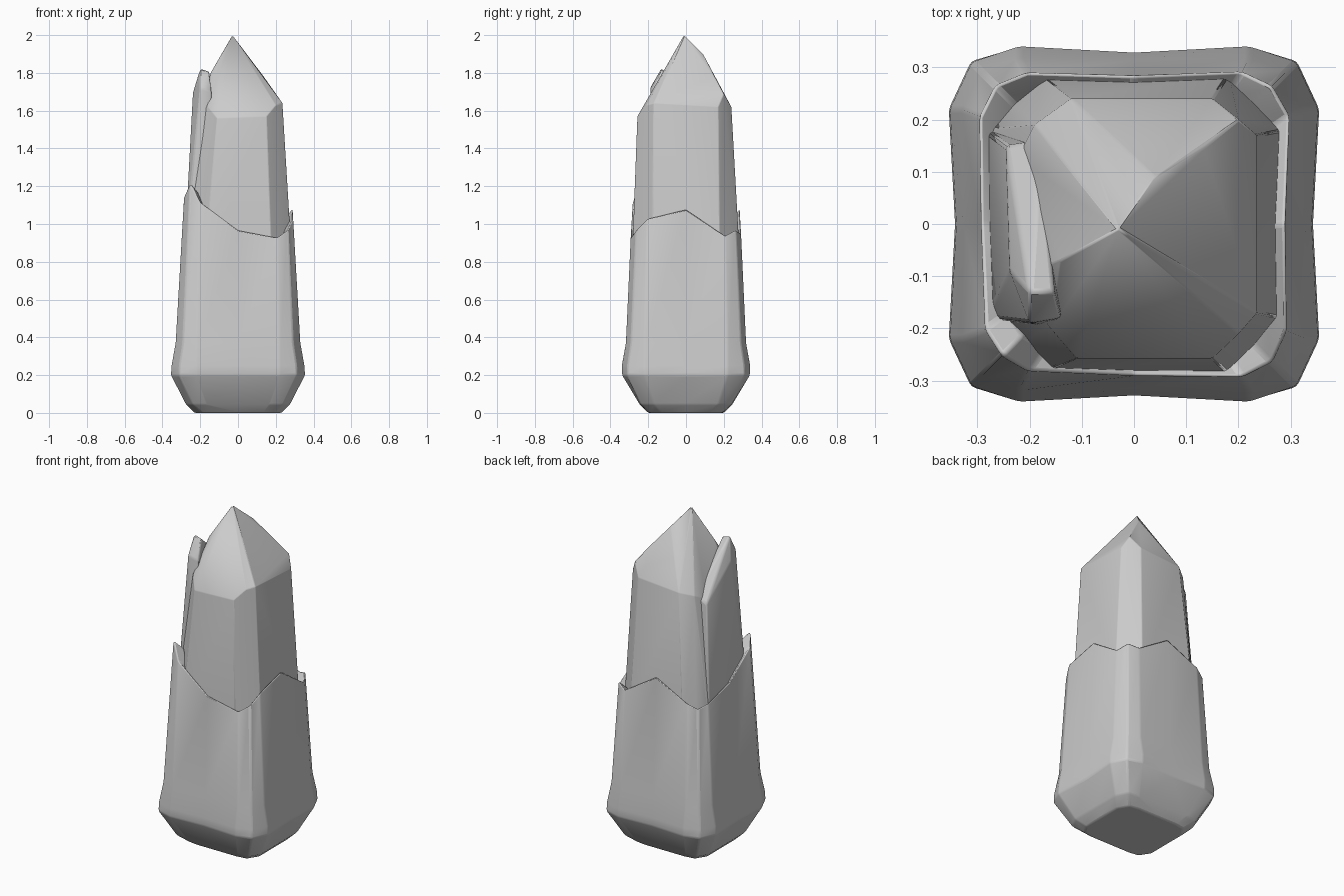
import bpy, bmesh
from mathutils import Vector

if "Cube" in bpy.data.objects:
    bpy.data.objects.remove(bpy.data.objects["Cube"])


def ring(a, b, m, c, dent=0.0):
    """16 plan points of a square with three-point chamfered corners, from front middle."""
    return [(0, -b + dent), (c, -b), (m, -m), (a, -c),
            (a - dent, 0), (a, c), (m, m), (c, b),
            (0, b - dent), (-c, b), (-m, m), (-a, c),
            (-a + dent, 0), (-a, -c), (-m, -m), (-c, -b)]


def finish(bm, name, bevel):
    bmesh.ops.recalc_face_normals(bm, faces=bm.faces)
    me = bpy.data.meshes.new(name)
    bm.to_mesh(me)
    bm.free()
    ob = bpy.data.objects.new(name, me)
    bpy.context.collection.objects.link(ob)
    mod = ob.modifiers.new("worn_edges", "BEVEL")
    mod.width = bevel
    mod.segments = 2
    mod.limit_method = 'ANGLE'
    mod.angle_limit = 0.3
    bpy.ops.object.select_all(action='DESELECT')
    ob.select_set(True)
    bpy.context.view_layer.objects.active = ob
    bpy.ops.object.shade_smooth_by_angle(angle=0.5)
    return ob


def loft(name, rings, bevel):
    bm = bmesh.new()
    vs = [[bm.verts.new(p) for p in r] for r in rings]
    n = len(vs[0])
    for lo, hi in zip(vs, vs[1:]):
        for i in range(n):
            j = (i + 1) % n
            bm.faces.new((lo[i], lo[j], hi[j], hi[i]))
    bm.faces.new(vs[0][::-1])
    bm.faces.new(vs[-1])
    return finish(bm, name, bevel)


def hull(name, pts, bevel):
    bm = bmesh.new()
    for p in pts:
        bm.verts.new(p)
    res = bmesh.ops.convex_hull(bm, input=bm.verts)
    loose = [v for v in bm.verts if not v.link_faces]
    bmesh.ops.delete(bm, geom=loose, context='VERTS')
    bmesh.ops.dissolve_limit(bm, angle_limit=0.05, verts=bm.verts, edges=bm.edges)
    return finish(bm, name, bevel)


# Lower shaft: swollen foot, tapering up to a jagged broken rim
levels = [(0.0, .23, .20, .19, .13, 0), (0.045, .275, .245, .24, .17, 0),
          (0.2, .355, .338, .312, .22, .012), (0.25, .352, .34, .31, .22, .012),
          (0.37, .33, .318, .292, .22, .004)]
rings = [[(x, y, z) for x, y in ring(a, b, m, c, d)] for z, a, b, m, c, d in levels]
rim_z = [.97, .93, .97, 1.03, 1.08, .94, .97, .95,
         1.08, .98, .95, .97, 1.02, 1.15, 1.22, 1.12]
rim = []
for i, z in enumerate(rim_z):
    t = (z - .37) * .058
    x, y = ring(.33 - t, .325 - t, .292 - t * .8, .22 - t * .4)[i]
    rim.append((x, y, z))
rings.append(rim)
rings.append([(x * .84, y * .84, z - .05) for x, y, z in rim])
rings.append([(x * .7, y * .7, .85) for x, y, z in rim])
loft("lower_shaft", rings, .008)

# Upper shaft with faceted point
base = [(x, y, .8) for x, y in ring(.286, .286, .235, .18)]
shoulder = [(-.11, -.257, 1.56), (.15, -.257, 1.57), (.2, -.21, 1.63), (.235, -.17, 1.64),
            (.235, .17, 1.62), (.2, .2, 1.69), (.15, .24, 1.62), (-.12, .24, 1.6),
            (-.19, .19, 1.58), (-.22, .13, 1.55), (-.22, -.1, 1.6), (-.16, -.2, 1.62)]
point = [(-.03, -.01, 2.0), (.04, .09, 1.9), (.14, .15, 1.775), (-.14, -.07, 1.81)]
hull("upper_shaft", base + shoulder + point, .008)

# Split slab standing against the left side, highest at the front
hull("left_slab", [(-.284, -.18, .85), (-.284, .18, .85), (-.15, -.2, .85), (-.15, .18, .85),
                   (-.2, -.13, 1.825), (-.152, -.13, 1.81), (-.14, -.18, 1.7),
                   (-.238, -.09, 1.7), (-.2, -.19, 1.72), (-.245, .15, 1.53),
                   (-.18, .16, 1.57)], .008)
